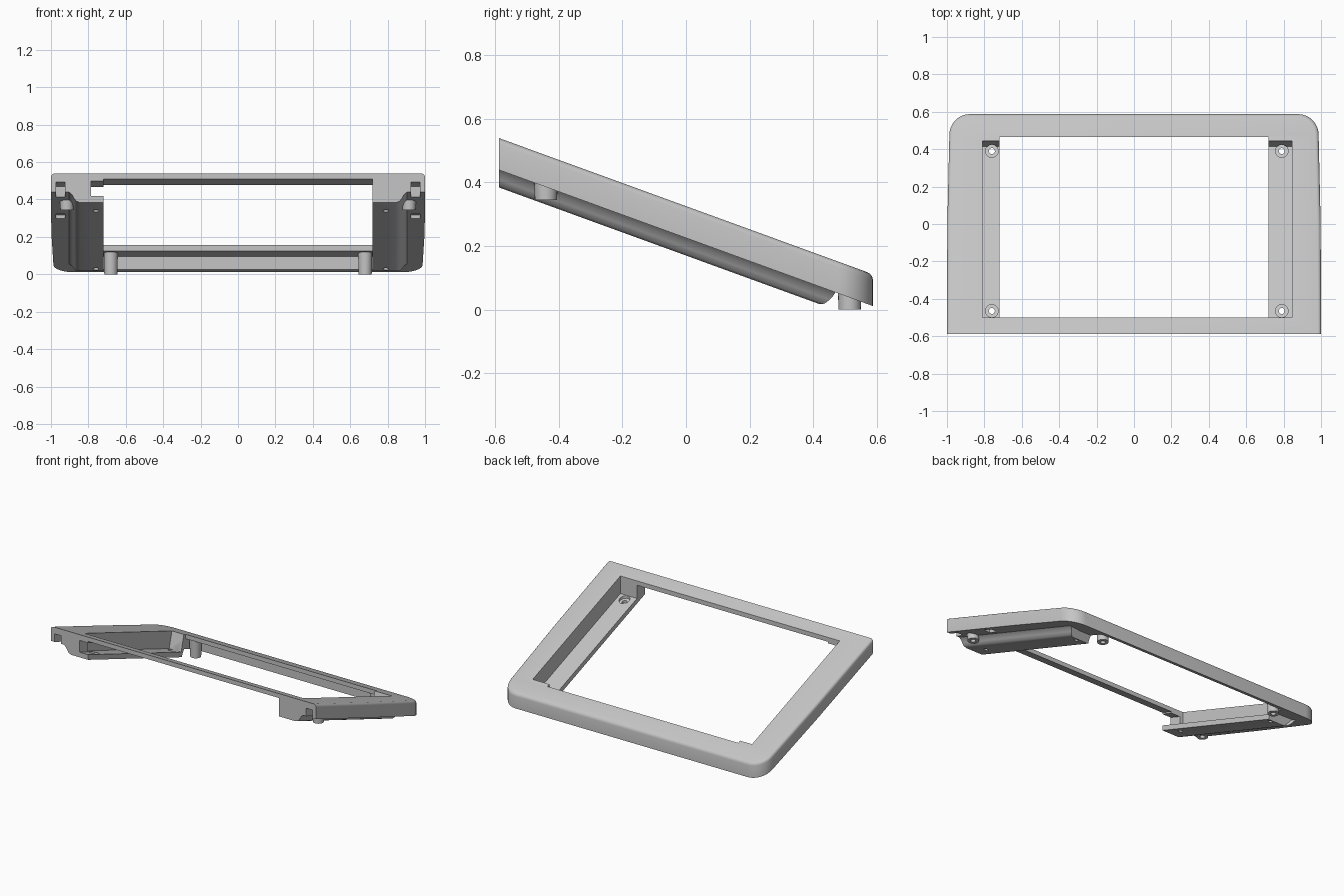
import bpy, bmesh, math
from mathutils import Matrix

cube = bpy.data.objects.get("Cube")
if cube:
    bpy.data.objects.remove(cube, do_unlink=True)

grey = bpy.data.materials.new("light_grey")
grey.use_nodes = True
colour = (0.56, 0.56, 0.56, 1)
grey.diffuse_color = colour
grey.node_tree.nodes["Principled BSDF"].inputs["Base Color"].default_value = colour

HALF = 0.5875                 # half depth
SLOPE, MID = 0.364, 0.325     # fall of the top face, and its height at y = 0
FLOOR, SKIN = -0.12, -0.03    # shelf and thin-bar levels under the top face


def finish(name, bm):
    bmesh.ops.recalc_face_normals(bm, faces=bm.faces)
    mesh = bpy.data.meshes.new(name)
    bm.to_mesh(mesh)
    bm.free()
    mesh.materials.append(grey)
    obj = bpy.data.objects.new(name, mesh)
    bpy.context.collection.objects.link(obj)
    return obj


def loft(name, rings):
    """Closed solid through a list of equal rings of points."""
    bm = bmesh.new()
    loops = [[bm.verts.new(p) for p in ring] for ring in rings]
    n = len(loops[0])
    for a, b in zip(loops, loops[1:]):
        for i in range(n):
            j = (i + 1) % n
            bm.faces.new((a[i], a[j], b[j], b[i]))
    bm.faces.new(loops[0])
    bm.faces.new(loops[-1])
    return finish(name, bm)


def box(x0, x1, y0, y1, z0, z1, lean=0):
    """Box cutter; lean moves the back wall forward at the bottom."""
    return loft("cutter", [[(x0, y0, z), (x1, y0, z), (x1, e, z), (x0, e, z)]
                           for z, e in ((z0, y1 - lean), (z1, y1))])


def disc(x, y, z, r):
    return [(x + r * math.cos(t * math.tau / 24), y + r * math.sin(t * math.tau / 24), z)
            for t in range(24)]


def combine(target, other, operation):
    other.hide_render = True
    mod = target.modifiers.new("combine", "BOOLEAN")
    mod.operation, mod.solver, mod.object = operation, "EXACT", other
    bpy.context.view_layer.update()
    result = bpy.data.meshes.new_from_object(
        target.evaluated_get(bpy.context.evaluated_depsgraph_get()))
    target.modifiers.clear()
    target.data = result
    bpy.data.objects.remove(other, do_unlink=True)


def smooth(obj):
    bpy.ops.object.select_all(action="DESELECT")
    obj.select_set(True)
    bpy.context.view_layer.objects.active = obj
    bpy.ops.object.shade_smooth_by_angle(angle=math.radians(35))


# Frame slab: square front corners, round back corners, softened top rim
R = 0.11
half = [(1, -HALF), (0.998, 0)]
for i in range(9):
    a = i * math.pi / 16
    half.append((0.987 - R + R * math.cos(a), HALF - R + R * math.sin(a)))
outline = half + [(-x, y) for x, y in reversed(half)]
frame = loft("bezel_frame", [[(x, y, z) for x, y in outline] for z in (-0.1, 0)])
bm = bmesh.new()
bm.from_mesh(frame.data)
rim = [e for e in bm.edges if all(v.co.z > -0.01 for v in e.verts)
       and any(v.co.y > -HALF + 0.01 for v in e.verts)]
bmesh.ops.bevel(bm, geom=rim, offset=0.018, segments=3, profile=0.5, affect="EDGES")
bm.to_mesh(frame.data)
bm.free()

# Side rails under the frame, with a coved outer flank and a sloping back end
section = [(0.69, -0.05), (0.69, -0.155), (0.845, -0.155), (0.865, -0.148),
           (0.878, -0.13), (0.888, -0.112), (0.905, -0.098), (0.905, -0.05)]
for s in (-1, 1):
    rail = loft("rail", [[(s * x, -HALF, z) for x, z in section],
                         [(s * x, 0.42 + 0.05 * min(1, ((z + 0.155) / 0.055) ** 0.6), z)
                          for x, z in section]])
    combine(frame, rail, "UNION")

# Hollow under the thin bars, then the screen opening
cutters = [box(-0.72, 0.72, -0.8, 0.55, -0.4, SKIN),
           box(-0.72, 0.72, -0.5, 0.465, -0.5, 0.2)]
# Troughs above the shelves, and the cable gap through the front on one side
cutters += [box(-0.81, -0.7, -0.5, 0.47, FLOOR, 0.1, 0.055),
            box(0.7, 0.845, -0.5, 0.47, FLOOR, 0.1, 0.055),
            box(-0.785, -0.7, -0.8, -0.4, FLOOR, SKIN - 0.01)]
# Counterbored screw holes in the shelves
for x in (-0.76, 0.79):
    for y in (-0.465, 0.39):
        cutters.append(loft("cutter", [disc(x, y, z, r) for z, r in
                            ((-0.3, 0.016), (-0.138, 0.016), (-0.138, 0.034), (-0.08, 0.034))]))
# Front notches and shallow clip slots in the underside
for s in (-1, 1):
    xs = sorted((s * 0.925, s * 0.972))
    cutters.append(box(*xs, -0.8, -0.52, -0.2, -0.045))
    cutters.append(box(*xs, -0.27, -0.2, -0.2, -0.08))
for cutter in cutters:
    combine(frame, cutter, "DIFFERENCE")

# Tilt the frame while keeping its outer walls upright
shear = Matrix.Identity(4)
shear[2][1], shear[2][3] = -SLOPE, MID
frame.data.transform(shear)
smooth(frame)


# Upright feet with a blind bore in the bottom
def foot(name, x, y, bottom, top, r):
    obj = loft(name, [disc(x, y, z, q) for z, q in
                      ((bottom + 0.03, 0.016), (bottom, 0.016), (bottom, r), (top, r + 0.003))])
    smooth(obj)


for side, s in (("left", 1), ("right", -1)):
    foot("front_foot_" + side, s * 0.915, -0.44, 0.345, 0.43, 0.035)
    foot("back_foot_" + side, s * 0.68, 0.514, 0, 0.12, 0.035)
